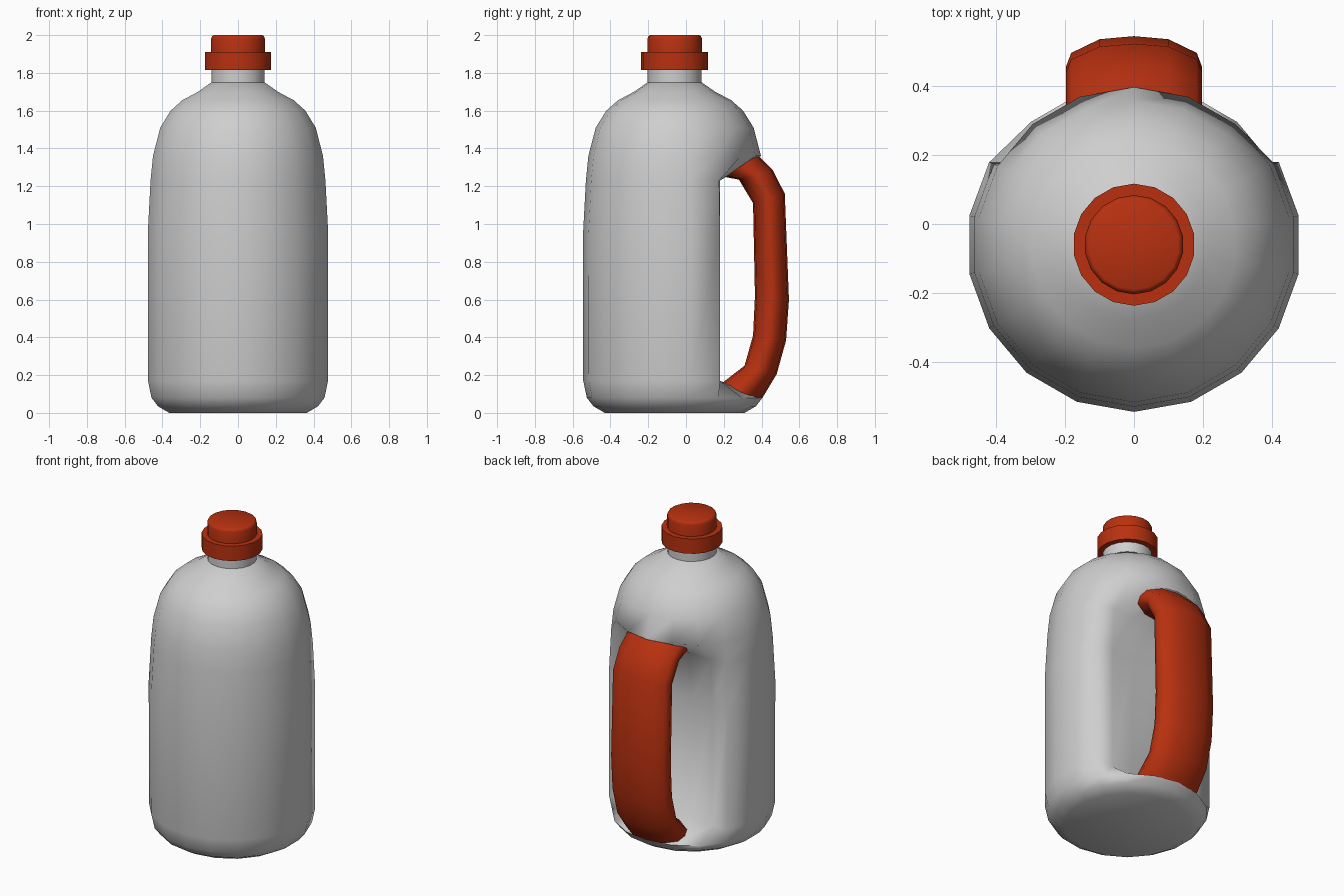
import bpy
import bmesh
from math import sin, cos, tau, radians

cube = bpy.data.objects.get("Cube")
if cube:
    bpy.data.objects.remove(cube)

SIDES = 18
AXIS_Y = -0.06      # the bottle's axis sits slightly forward of the centre
WALL_Y = 0.18       # flat wall behind the handle
GRIP_LOW, GRIP_HIGH = 0.12, 1.3


def make_material(name, rgb):
    mat = bpy.data.materials.new(name)
    mat.use_nodes = True
    color = (*rgb, 1.0)
    mat.diffuse_color = color
    mat.node_tree.nodes["Principled BSDF"].inputs["Base Color"].default_value = color
    return mat


def loft(name, rings, mat, smooth_angle):
    """Skin a list of equal-length point rings and cap both ends."""
    bm = bmesh.new()
    loops = [[bm.verts.new(p) for p in ring] for ring in rings]
    count = len(loops[0])
    for low, high in zip(loops, loops[1:]):
        for i in range(count):
            j = (i + 1) % count
            bm.faces.new((low[i], low[j], high[j], high[i]))
    bm.faces.new(loops[0])
    bm.faces.new(loops[-1])
    bmesh.ops.recalc_face_normals(bm, faces=bm.faces)
    mesh = bpy.data.meshes.new(name)
    bm.to_mesh(mesh)
    bm.free()
    mesh.materials.append(mat)
    obj = bpy.data.objects.new(name, mesh)
    bpy.context.collection.objects.link(obj)
    bpy.ops.object.select_all(action="DESELECT")
    obj.select_set(True)
    bpy.context.view_layer.objects.active = obj
    bpy.ops.object.shade_smooth_by_angle(angle=radians(smooth_angle))
    return obj


def circle(radius, z):
    """Ring with one vertex pointing straight to the front."""
    steps = [tau * i / SIDES for i in range(SIDES)]
    return [(radius * sin(a), AXIS_Y - radius * cos(a), z) for a in steps]


def body_ring(radius, z):
    """Bottle ring, pressed flat at the back where the grip opening is."""
    ring = circle(radius, z)
    if GRIP_LOW < z < GRIP_HIGH:
        ring = [(x, min(y, WALL_Y), z) for x, y, z in ring]
    return ring


def handle_ring(inner, outer):
    """Wide rounded section spanning from the inner to the outer path point."""
    half = [(0, 0), (0.1, 0.05), (0.182, 0.27), (0.198, 0.5),
            (0.182, 0.73), (0.1, 0.95), (0, 1)]
    section = half + [(-x, t) for x, t in half[-2:0:-1]]
    return [(x, inner[0] + t * (outer[0] - inner[0]),
             inner[1] + t * (outer[1] - inner[1])) for x, t in section]


grey = make_material("bottle grey", (0.62, 0.62, 0.62))
red = make_material("cap red", (0.48, 0.03, 0.005))

# Bottle body: (radius, height) from base to shoulder
body = [(0.37, 0), (0.43, 0.035), (0.465, 0.08), (0.484, 0.17), (0.485, 0.95),
        (0.47, 1.23), (0.457, 1.36), (0.418, 1.51), (0.362, 1.6),
        (0.3, 1.655), (0.215, 1.7), (0.143, 1.75)]
loft("bottle_body", [body_ring(r, z) for r, z in body], grey, 70)

# Neck under the cap
loft("neck", [circle(0.143, z) for z in (1.74, 1.83)], grey, 40)

# Cap: wide collar and a narrower top with a softened edge
loft("cap_collar", [circle(0.177, z) for z in (1.815, 1.91)], red, 40)
cap = [(0.144, 1.9), (0.144, 1.982), (0.139, 1.995), (0.13, 2)]
loft("cap_top", [circle(r, z) for r, z in cap], red, 60)

# Handle: (y, z) on the inner and outer side, both ends sunk into the body
handle = [((0.17, 1.29), (0.33, 1.4)), ((0.2, 1.25), (0.385, 1.36)),
          ((0.28, 1.235), (0.46, 1.285)), ((0.355, 1.11), (0.523, 1.16)),
          ((0.365, 0.62), (0.545, 0.6)), ((0.355, 0.41), (0.53, 0.385)),
          ((0.31, 0.25), (0.48, 0.205)), ((0.2, 0.165), (0.405, 0.08)),
          ((0.17, 0.13), (0.36, 0.05))]
loft("handle", [handle_ring(a, b) for a, b in handle], red, 60)
